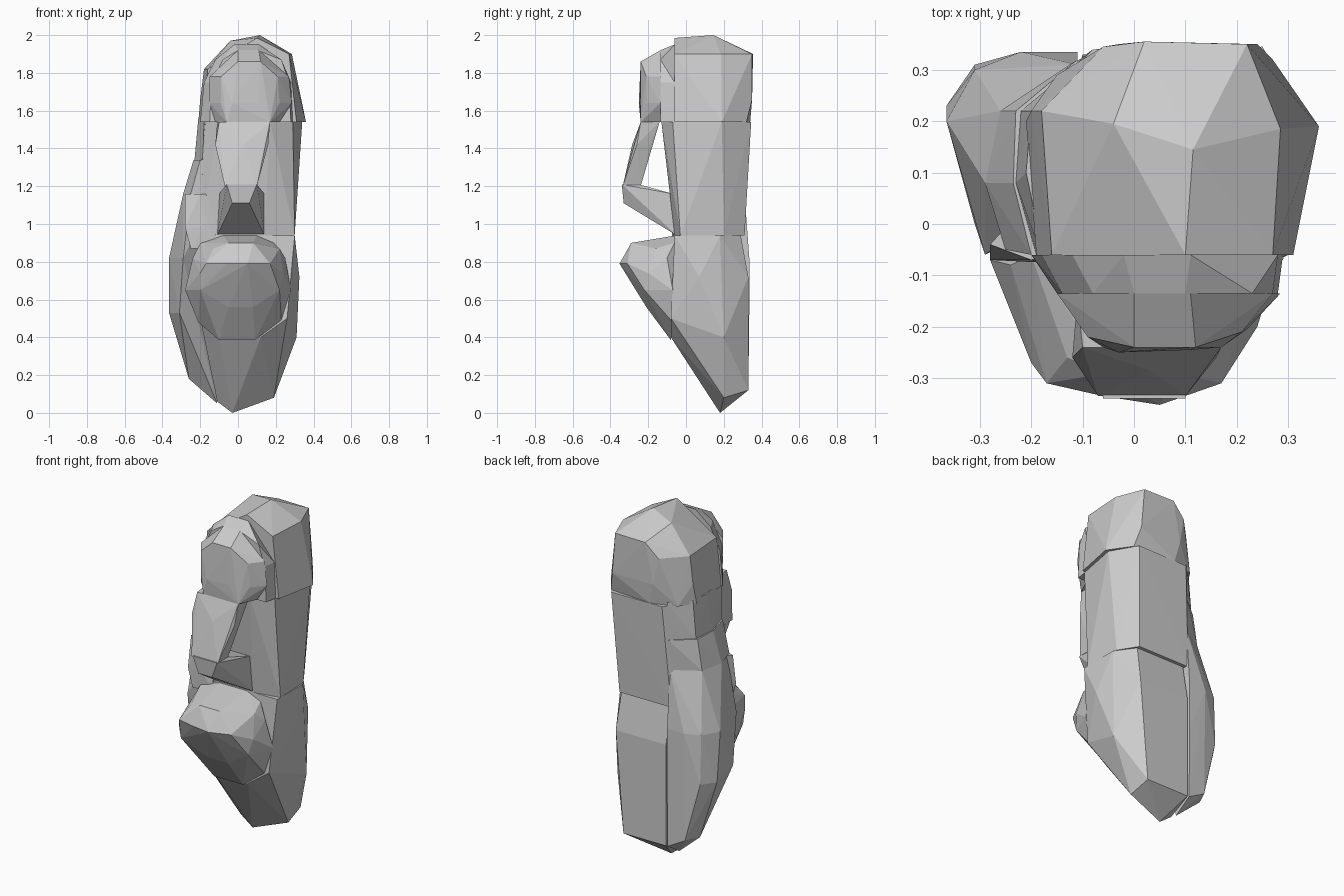
import bpy, bmesh


def faceted(name, *levels):
    """Faceted boulder-like block: the hull of outlines (z, (x, y), ...)."""
    bm = bmesh.new()
    for z, *outline in levels:
        for x, y in outline:
            bm.verts.new((x, y, z))
    res = bmesh.ops.convex_hull(bm, input=bm.verts[:])
    junk = {g for g in res["geom_interior"] + res["geom_unused"]
            if isinstance(g, bmesh.types.BMVert)}
    bmesh.ops.delete(bm, geom=list(junk), context='VERTS')
    bmesh.ops.recalc_face_normals(bm, faces=bm.faces[:])
    mesh = bpy.data.meshes.new(name)
    bm.to_mesh(mesh)
    bm.free()
    obj = bpy.data.objects.new(name, mesh)
    bpy.context.collection.objects.link(obj)
    return obj


# Hood at the back of the head
faceted("hood",
        (1.54, (0.31, -0.06), (0.36, 0.19), (0.27, 0.32), (0.0, 0.34),
         (-0.15, 0.29), (-0.21, 0.2), (-0.19, -0.06)),
        (1.66, (0.24, 0.35), (-0.03, 0.35), (-0.2, 0.22)),
        (1.82, (-0.18, 0.22), (-0.16, -0.06), (-0.06, 0.345)),
        (1.9, (0.285, 0.185), (0.22, 0.35), (0.02, 0.355), (0.27, -0.06)),
        (1.97, (-0.04, 0.195)),
        (1.985, (0.1, -0.06)),
        (2.0, (0.115, 0.145)))

# Front rim of the hood
faceted("hood_rim",
        (1.54, (0.29, -0.06), (0.28, -0.135), (-0.15, -0.135), (-0.2, -0.06)),
        (1.75, (0.28, -0.06), (0.27, -0.135), (-0.14, -0.135), (-0.18, -0.06)),
        (1.87, (0.23, -0.135), (-0.12, -0.06), (-0.08, -0.135)),
        (1.95, (0.11, -0.06), (-0.02, -0.06)),
        (1.92, (0.1, -0.135), (0.0, -0.135)))

# Face block
faceted("face",
        (1.54, (0.22, -0.135), (0.17, -0.24), (-0.06, -0.24), (-0.12, -0.135)),
        (1.64, (0.285, -0.135), (0.22, -0.205), (0.11, -0.245), (-0.03, -0.25),
         (-0.09, -0.22), (-0.15, -0.135)),
        (1.78, (0.27, -0.135), (0.21, -0.21), (-0.09, -0.22), (-0.15, -0.135)),
        (1.86, (0.12, -0.24), (0.0, -0.24)),
        (1.92, (0.11, -0.135), (0.0, -0.135)))

# Torso
faceted("torso",
        (0.94, (0.3, -0.03), (0.29, 0.2), (0.22, 0.31), (-0.12, 0.31),
         (-0.22, 0.22), (-0.2, -0.03), (-0.1, -0.06), (0.14, -0.06)),
        (1.54, (0.29, -0.07), (0.34, 0.19), (0.25, 0.345), (-0.08, 0.34),
         (-0.2, 0.22), (-0.18, -0.08), (-0.1, -0.13), (0.17, -0.13)))

# Beard hanging clear of the chest
faceted("beard",
        (1.54, (0.17, -0.24), (0.17, -0.14), (-0.11, -0.14), (-0.1, -0.24)),
        (1.42, (0.16, -0.26), (0.03, -0.285), (-0.12, -0.26), (-0.1, -0.19),
         (0.15, -0.19)),
        (1.2, (0.1, -0.335), (-0.07, -0.335), (-0.07, -0.24), (0.1, -0.24)))

# Clasped hands sloping down to the waist
faceted("hands",
        (1.21, (0.1, -0.34), (-0.06, -0.34), (-0.06, -0.25), (0.1, -0.25)),
        (1.11, (0.06, -0.33), (-0.03, -0.33)),
        (1.16, (0.14, -0.07), (-0.1, -0.07), (0.11, -0.24), (-0.07, -0.24)),
        (0.94, (0.14, -0.05), (-0.11, -0.05)))

# Lower body tapering to the foot
faceted("lower_body",
        (0.94, (0.3, -0.06), (0.3, 0.18), (0.22, 0.29), (-0.1, 0.29),
         (-0.17, 0.1), (-0.12, -0.06)),
        (0.72, (0.325, 0.07), (0.23, 0.33), (-0.1, 0.33)),
        (0.5, (0.26, -0.08), (-0.2, -0.08)),
        (0.4, (0.31, 0.2), (0.12, -0.08), (-0.1, -0.08)),
        (0.12, (0.18, 0.33), (-0.1, 0.33)),
        (0.08, (0.19, 0.2)),
        (0.0, (-0.03, 0.18)),
        (0.06, (-0.11, 0.18)))

# Cloak fold along the left edge
faceted("side_cloak",
        (1.16, (-0.29, 0.08), (-0.26, 0.22), (-0.11, 0.31), (-0.12, 0.03),
         (-0.25, -0.03)),
        (0.82, (-0.365, 0.2), (-0.31, 0.3), (-0.22, 0.335), (-0.11, 0.335),
         (-0.29, -0.06)),
        (0.53, (-0.365, 0.23), (-0.31, 0.31), (-0.31, 0.0), (-0.11, 0.335)),
        (0.18, (-0.26, 0.24), (-0.22, 0.325)),
        (0.05, (-0.11, 0.22)),
        (0.12, (-0.11, 0.33)))

# Sleeve, upper shoulder wrap and forearm on the left side
faceted("sleeve",
        (1.16, (-0.29, 0.08), (-0.26, 0.22), (-0.11, 0.31), (-0.1, -0.05),
         (-0.25, -0.05)),
        (1.34, (-0.235, 0.08), (-0.23, 0.22), (-0.11, 0.32), (-0.1, -0.06),
         (-0.2, -0.06)))
faceted("shoulder",
        (1.34, (-0.23, 0.08), (-0.22, 0.22), (-0.1, 0.32), (-0.1, -0.06),
         (-0.19, -0.06)),
        (1.56, (-0.21, 0.1), (-0.2, 0.22), (-0.1, 0.32), (-0.1, -0.1),
         (-0.17, -0.09)))
faceted("forearm",
        (1.16, (-0.28, -0.04), (-0.2, -0.07), (-0.11, -0.05), (-0.2, 0.05)),
        (0.98, (-0.28, -0.07), (-0.18, -0.075)),
        (0.87, (-0.25, -0.07), (-0.12, -0.07), (-0.15, 0.05)))

# Rounded knees
faceted("knees",
        (0.94, (0.1, -0.05), (-0.08, -0.05)),
        (0.9, (0.08, -0.29), (-0.05, -0.29), (0.19, -0.06), (-0.2, -0.06)),
        (0.87, (0.22, -0.16), (-0.13, -0.26)),
        (0.82, (-0.24, -0.08), (0.25, -0.1)),
        (0.79, (0.17, -0.31), (0.05, -0.352), (-0.06, -0.335), (-0.17, -0.31)),
        (0.74, (0.24, -0.2), (-0.2, -0.27)),
        (0.65, (0.28, -0.07), (0.22, -0.22), (-0.2, -0.25), (-0.28, -0.07)),
        (0.56, (-0.05, -0.21), (0.08, -0.21)),
        (0.48, (0.23, -0.07), (-0.21, -0.07)),
        (0.385, (0.09, -0.08), (-0.1, -0.08)))
